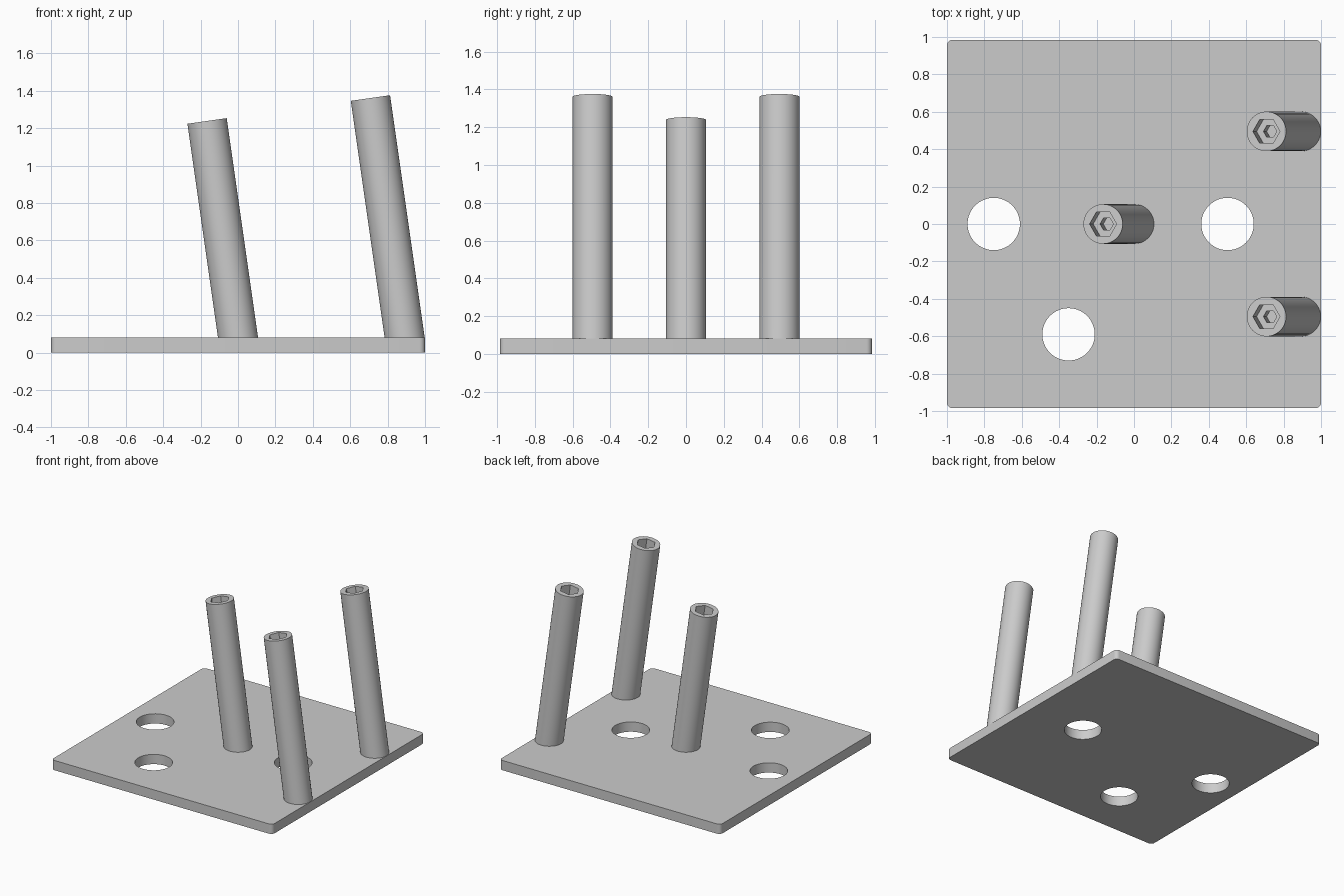
import bpy, bmesh, math
from mathutils import Matrix, Vector

if "Cube" in bpy.data.objects:
    bpy.data.objects.remove(bpy.data.objects["Cube"], do_unlink=True)

# Single grey material
grey = bpy.data.materials.new("light grey")
grey.use_nodes = True
grey.diffuse_color = (0.6, 0.6, 0.6, 1)
grey.node_tree.nodes["Principled BSDF"].inputs["Base Color"].default_value = (0.6, 0.6, 0.6, 1)

THICK = 0.08
SEGMENTS = 48


def make_object(name, bm):
    bmesh.ops.recalc_face_normals(bm, faces=bm.faces)
    mesh = bpy.data.meshes.new(name)
    bm.to_mesh(mesh)
    bm.free()
    mesh.materials.append(grey)
    obj = bpy.data.objects.new(name, mesh)
    bpy.context.collection.objects.link(obj)
    return obj


def activate(obj):
    bpy.ops.object.select_all(action="DESELECT")
    obj.select_set(True)
    bpy.context.view_layer.objects.active = obj


def smooth(obj):
    activate(obj)
    bpy.ops.object.shade_smooth_by_angle(angle=math.radians(30))


def make_plate(holes, radius):
    # Slab with rounded vertical corners
    bm = bmesh.new()
    bmesh.ops.create_cube(bm, size=1)
    bmesh.ops.scale(bm, vec=(2, 1.97, THICK), verts=bm.verts)
    bmesh.ops.translate(bm, vec=(0, 0, THICK / 2), verts=bm.verts)
    corners = [e for e in bm.edges if abs(e.verts[0].co.z - e.verts[1].co.z) > THICK / 2]
    bmesh.ops.bevel(bm, geom=corners, offset=0.03, segments=5, profile=0.5, affect="EDGES")
    plate = make_object("base_plate", bm)

    # Round through holes
    bm = bmesh.new()
    for x, y in holes:
        bmesh.ops.create_cone(bm, cap_ends=True, segments=64, radius1=radius, radius2=radius,
                              depth=1, matrix=Matrix.Translation((x, y, 0)))
    cutter = make_object("hole_cutter", bm)
    cutter.hide_render = True
    mod = plate.modifiers.new("holes", "BOOLEAN")
    mod.operation = "DIFFERENCE"
    mod.solver = "EXACT"
    mod.object = cutter
    activate(plate)
    bpy.ops.object.modifier_apply(modifier=mod.name)
    bpy.data.objects.remove(cutter, do_unlink=True)
    smooth(plate)


def hex_radius(angle, circumradius):
    a = angle % (math.pi / 3) - math.pi / 6
    return circumradius * math.cos(math.pi / 6) / math.cos(a)


def make_post(name, x, y, length):
    # Rings from the foot, over the rim, down the stepped hexagonal socket
    profile = [
        (0.106, -0.1, False), (0.106, length, False),
        (0.073, length, True), (0.073, length - 0.14, True),
        (0.036, length - 0.14, True), (0.036, length - 0.26, True),
    ]
    bm = bmesh.new()
    rings = []
    for radius, height, is_hex in profile:
        ring = []
        for i in range(SEGMENTS):
            a = math.tau * i / SEGMENTS
            r = hex_radius(a, radius) if is_hex else radius
            ring.append(bm.verts.new((r * math.cos(a), r * math.sin(a), height)))
        rings.append(ring)
    for low, high in zip(rings, rings[1:]):
        for i in range(SEGMENTS):
            j = (i + 1) % SEGMENTS
            bm.faces.new((low[i], low[j], high[j], high[i]))
    bm.faces.new(rings[0])
    bm.faces.new(rings[-1])

    # Lean towards -x, then trim the foot flush with the plate
    lean = -math.atan(1 / 7)
    bm.transform(Matrix.Translation((x, y, THICK)) @ Matrix.Rotation(lean, 4, "Y"))
    cut = bmesh.ops.bisect_plane(bm, geom=bm.verts[:] + bm.edges[:] + bm.faces[:],
                                 plane_co=Vector((0, 0, THICK - 0.001)),
                                 plane_no=Vector((0, 0, 1)), clear_inner=True)
    rim = [g for g in cut["geom_cut"] if isinstance(g, bmesh.types.BMEdge)]
    bmesh.ops.holes_fill(bm, edges=rim, sides=0)
    smooth(make_object(name, bm))


make_plate([(-0.75, 0), (0.5, 0), (-0.35, -0.59)], 0.14)
make_post("middle_post", 0, 0, 1.17)
for name, side in (("front_post", -1), ("back_post", 1)):
    make_post(name, 0.891, 0.495 * side, 1.294)
